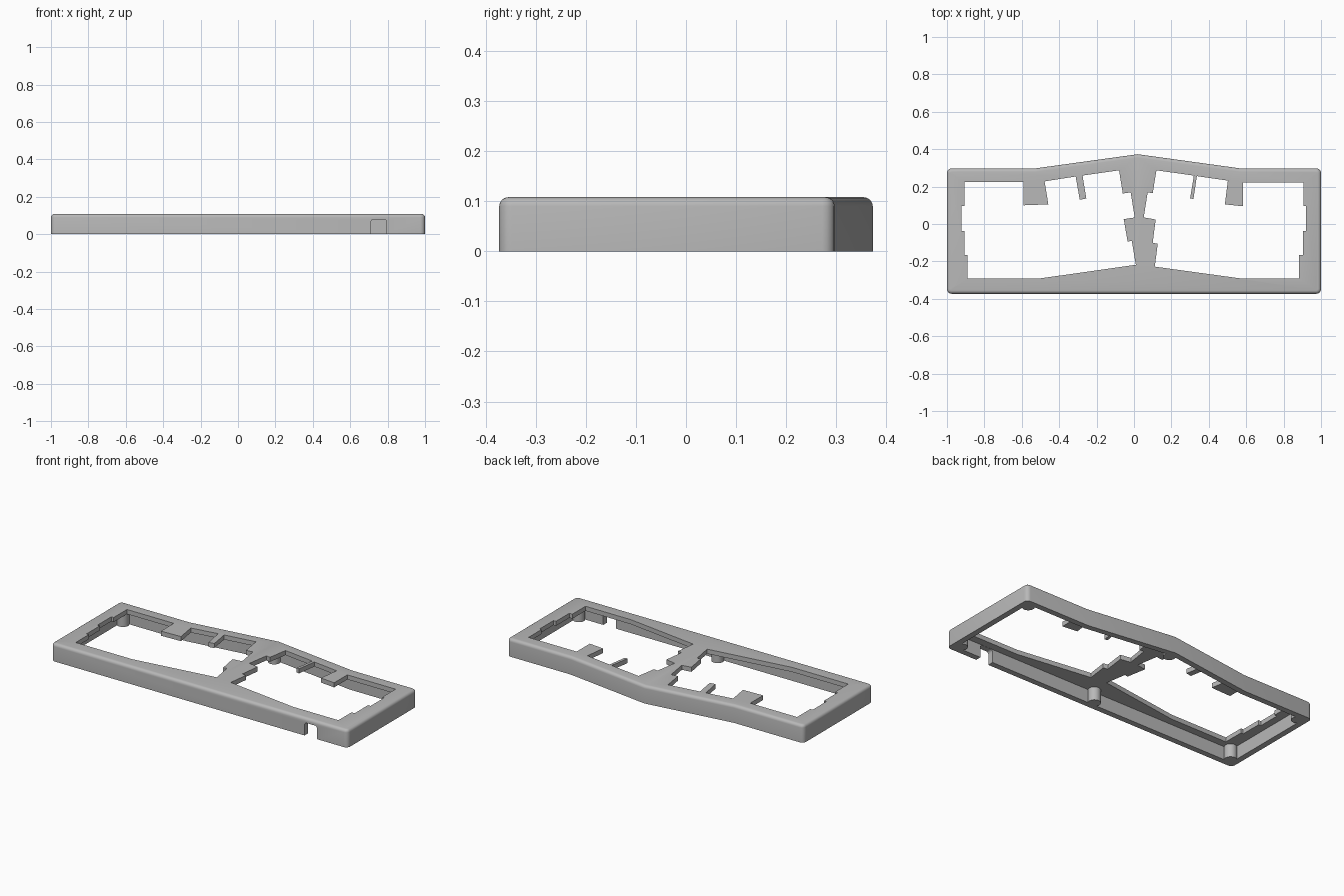
import bpy
import bmesh
from math import copysign
from mathutils import Matrix

default_cube = bpy.data.objects.get("Cube")
if default_cube:
    bpy.data.objects.remove(default_cube, do_unlink=True)

HEIGHT, PLATE_BOTTOM, WALL = 0.108, 0.08, 0.035

grey = bpy.data.materials.new("matte grey")
grey.use_nodes = True
colour = (0.48, 0.48, 0.48, 1)
grey.diffuse_color = colour
grey.node_tree.nodes["Principled BSDF"].inputs["Base Color"].default_value = colour


def add_object(name, bm):
    """Turn a bmesh into a grey object in the scene."""
    bmesh.ops.recalc_face_normals(bm, faces=bm.faces)
    mesh = bpy.data.meshes.new(name)
    bm.to_mesh(mesh)
    bm.free()
    mesh.materials.append(grey)
    obj = bpy.data.objects.new(name, mesh)
    bpy.context.collection.objects.link(obj)
    return obj


def prism(outline, bottom, top):
    """Extrude a flat outline upwards into a closed solid."""
    bm = bmesh.new()
    face = bm.faces.new([bm.verts.new((x, y, bottom)) for x, y in outline])
    result = bmesh.ops.extrude_face_region(bm, geom=[face])
    verts = [v for v in result["geom"] if isinstance(v, bmesh.types.BMVert)]
    bmesh.ops.translate(bm, verts=verts, vec=(0, 0, top - bottom))
    bmesh.ops.recalc_face_normals(bm, faces=bm.faces)
    return bm


def round_edges(bm, rule, radius):
    """Bevel every edge whose two end points satisfy the rule."""
    edges = [e for e in bm.edges if rule(e.verts[0].co, e.verts[1].co)]
    bmesh.ops.bevel(bm, geom=edges, offset=radius, offset_type="OFFSET",
                    segments=4, profile=0.5, affect="EDGES")


def is_corner(a, b):
    return abs(a.z - b.z) > 0.05 and abs(a.x) > 0.99


def is_top_rim(a, b):
    return min(a.z, b.z) > HEIGHT - 0.001


def cut(target, cutter):
    """Subtract a cutter from the target, then remove the cutter."""
    cutter.hide_render = True
    modifier = target.modifiers.new("cut", "BOOLEAN")
    modifier.operation = "DIFFERENCE"
    modifier.solver = "EXACT"
    modifier.object = cutter
    bpy.context.view_layer.objects.active = target
    bpy.ops.object.modifier_apply(modifier=modifier.name)
    bpy.data.objects.remove(cutter, do_unlink=True)


# Outer body with a shallow peak at the back and rounded top rim
outline = [(-1, -.373), (1, -.373), (1, .297), (.57, .297),
           (.02, .373), (-.53, .297), (-1, .297)]
body = prism(outline, 0, HEIGHT)
round_edges(body, is_corner, 0.025)
round_edges(body, is_top_rim, 0.018)
case_frame = add_object("case_frame", body)

# Hollow underside, leaving a thin wall and top plate
inner = [(x - copysign(WALL, x) * (abs(x) > 0.9), y - copysign(WALL, y))
         for x, y in outline]
cut(case_frame, add_object("cavity_cutter", prism(inner, -0.1, PLATE_BOTTOM)))

# Openings in the top plate, with their tabs and steps
left_side = [(-.906, .224), (-.59, .224), (-.59, .1), (-.458, .105),
             (-.478, .228), (-.312, .254), (-.29, .13), (-.255, .136),
             (-.275, .259), (-.08, .287), (-.06, .163), (-.018, .169),
             (.004, .035), (-.055, .026), (-.034, -.094), (-.012, -.09),
             (.01, -.218), (-.51, -.292), (-.89, -.292), (-.89, -.166),
             (-.906, -.166), (-.906, -.037), (-.922, -.037), (-.922, .097),
             (-.906, .097)]
right_side = [(.12, .287), (.32, .259), (.3, .136), (.318, .134),
              (.336, .256), (.502, .232), (.486, .105), (.582, .095),
              (.582, .222), (.907, .222), (.907, .097), (.92, .097),
              (.92, -.037), (.903, -.037), (.903, -.166), (.882, -.166),
              (.882, -.292), (.577, -.292), (.111, -.228), (.127, -.106),
              (.1, -.1), (.116, .024), (.052, .035), (.073, .169),
              (.1, .165)]
for opening in (left_side, right_side):
    cut(case_frame, add_object("opening_cutter", prism(opening, 0.05, 0.2)))

# Round-topped cable notch through the front wall
slot = [(.71, -.45), (.795, -.45), (.795, -.325), (.71, -.325)]
notch = prism(slot, -0.1, PLATE_BOTTOM - 0.001)
round_edges(notch, lambda a, b: min(a.z, b.z) > 0 and abs(a.y - b.y) > 0.05, 0.015)
cut(case_frame, add_object("notch_cutter", notch))


# Screw posts under the plate: corners and the middle of front and back
def add_post(name, x, y):
    bm = bmesh.new()
    height = PLATE_BOTTOM + 0.005
    bmesh.ops.create_cone(bm, cap_ends=True, segments=24, radius1=WALL,
                          radius2=WALL, depth=height,
                          matrix=Matrix.Translation((x, y, height / 2)))
    return add_object(name, bm)


parts = [case_frame, add_post("front_middle_post", 0.01, -.32),
         add_post("back_middle_post", 0.02, .32)]
for side, sign in (("left", 1), ("right", -1)):
    parts.append(add_post("front_" + side + "_post", sign * .945, -.318))
    parts.append(add_post("back_" + side + "_post", sign * .945, .242))

# Smooth the rounded rims and posts, keep the plate edges crisp
bpy.ops.object.select_all(action="DESELECT")
for part in parts:
    part.select_set(True)
bpy.context.view_layer.objects.active = case_frame
bpy.ops.object.shade_smooth_by_angle(angle=0.55)
